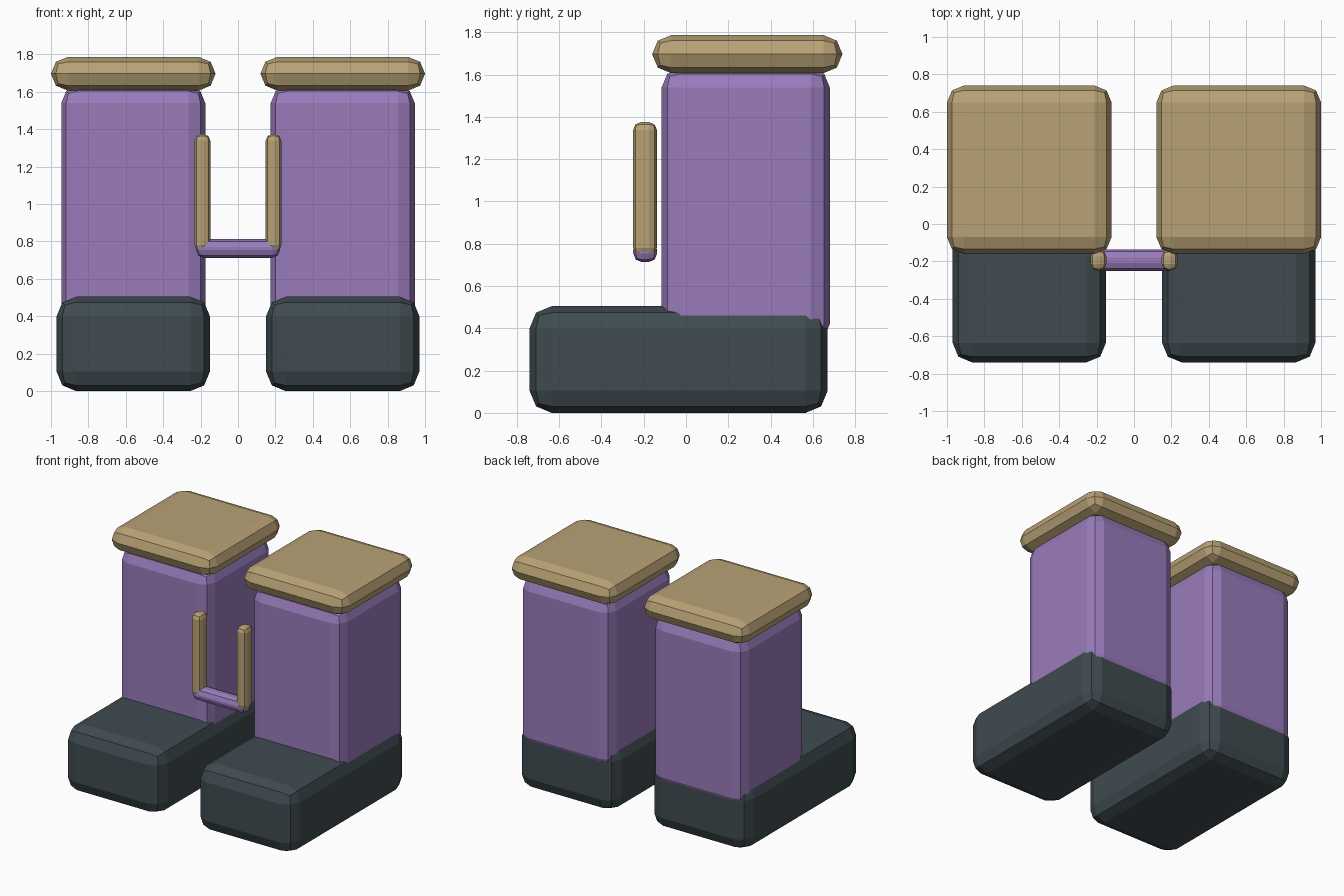
import bpy
import bmesh

if "Cube" in bpy.data.objects:
    bpy.data.objects.remove(bpy.data.objects["Cube"])


def material(name, rgb):
    m = bpy.data.materials.new(name)
    m.diffuse_color = (*rgb, 1)
    m.use_nodes = True
    m.node_tree.nodes["Principled BSDF"].inputs["Base Color"].default_value = m.diffuse_color
    return m


dark = material("dark_sole", (0.05, 0.07, 0.08))
purple = material("purple_fabric", (0.32, 0.20, 0.50))
tan = material("tan_trim", (0.48, 0.36, 0.18))


def block(name, lo, hi, bevel, mat):
    """Box between two corners with a two-step flat bevel."""
    bm = bmesh.new()
    bmesh.ops.create_cube(bm, size=1)
    for v in bm.verts:
        v.co = [(a + b) / 2 + c * (b - a) for a, b, c in zip(lo, hi, v.co)]
    bmesh.ops.bevel(bm, geom=bm.edges[:], offset=bevel, offset_type='OFFSET',
                    segments=2, profile=0.5, affect='EDGES', clamp_overlap=True)
    bmesh.ops.remove_doubles(bm, verts=bm.verts[:], dist=1e-4)
    bmesh.ops.recalc_face_normals(bm, faces=bm.faces[:])
    me = bpy.data.meshes.new(name)
    bm.to_mesh(me)
    bm.free()
    me.materials.append(mat)
    ob = bpy.data.objects.new(name, me)
    bpy.context.collection.objects.link(ob)
    return ob


def pair(name, lo, hi, bevel, mat):
    """Same block on the right and the left side."""
    block(name + "_right", lo, hi, bevel, mat)
    block(name + "_left", (-hi[0], lo[1], lo[2]), (-lo[0], hi[1], hi[2]), bevel, mat)


# Boots: foot, shaft and cuff
pair("boot_foot", (0.15, -0.74, 0.0), (0.97, 0.67, 0.505), 0.105, dark)
pair("boot_shaft", (0.175, -0.115, 0.33), (0.945, 0.68, 1.63), 0.09, purple)
pair("boot_cuff", (0.12, -0.16, 1.607), (1.0, 0.74, 1.787), 0.0899, tan)

# Front strap: two uprights and the crossbar
pair("strap_upright", (0.148, -0.25, 0.745), (0.232, -0.138, 1.375), 0.036, tan)
block("strap_crossbar", (-0.225, -0.25, 0.713), (0.225, -0.136, 0.812), 0.042, purple)
